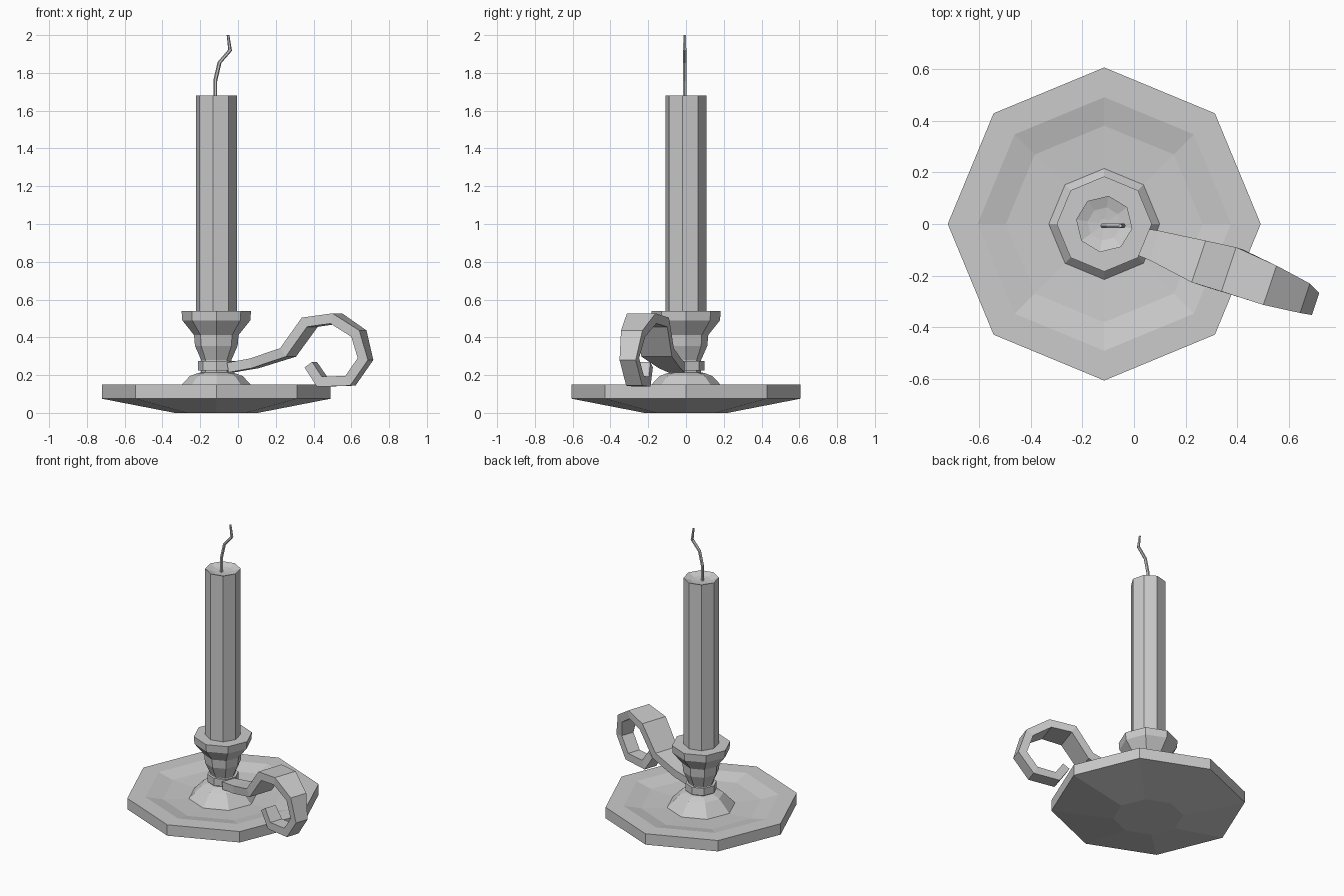
import bpy, bmesh, math
from mathutils import Vector

cube = bpy.data.objects.get("Cube")
if cube:
    bpy.data.objects.remove(cube, do_unlink=True)

AXIS_X = -0.115

grey = bpy.data.materials.new("plain grey")
grey.use_nodes = True
grey.diffuse_color = (0.6, 0.6, 0.6, 1)
grey.node_tree.nodes["Principled BSDF"].inputs["Base Color"].default_value = (0.6, 0.6, 0.6, 1)


def skin(name, rings, closed=False):
    """Join rings of points with quads; cap the ends unless the loop is closed."""
    bm = bmesh.new()
    loops = [[bm.verts.new(p) for p in ring] for ring in rings]
    pairs = list(zip(loops, loops[1:]))
    if closed:
        pairs.append((loops[-1], loops[0]))
    else:
        bm.faces.new(loops[0])
        bm.faces.new(loops[-1])
    n = len(loops[0])
    for a, b in pairs:
        for i in range(n):
            j = (i + 1) % n
            bm.faces.new((a[i], a[j], b[j], b[i]))
    bmesh.ops.recalc_face_normals(bm, faces=bm.faces)
    mesh = bpy.data.meshes.new(name)
    bm.to_mesh(mesh)
    bm.free()
    mesh.materials.append(grey)
    obj = bpy.data.objects.new(name, mesh)
    bpy.context.collection.objects.link(obj)
    return obj


def lathe(name, profile, turn=0, closed=False, sides=8):
    """Turn a (radius, height) profile around the candle axis."""
    angles = [math.radians(turn) + math.tau * i / sides for i in range(sides)]
    rings = [[(AXIS_X + r * math.cos(a), r * math.sin(a), z) for a in angles]
             for r, z in profile]
    return skin(name, rings, closed)


# Dish with raised rim
lathe("dish", [(0.22, 0), (0.605, 0.075), (0.605, 0.15), (0.49, 0.15),
               (0.38, 0.125), (0.2, 0.115)])

# Foot, neck and cup in one turned stem
lathe("stem", [(0.22, 0.11), (0.14, 0.195), (0.1, 0.21), (0.08, 0.215),
               (0.08, 0.28), (0.113, 0.355), (0.118, 0.412), (0.18, 0.49),
               (0.184, 0.54), (0.1, 0.54)])

# Band that holds the handle to the neck
lathe("neck_band", [(0.075, 0.225), (0.098, 0.225), (0.098, 0.275), (0.075, 0.275)],
      closed=True)

# Candle with a shallow melted hollow
lathe("candle", [(0.11, 0.5), (0.11, 1.68), (0.065, 1.665), (0.02, 1.66)], turn=-9)

# Wick, a bent thin rod
wick_path = [(-0.12, 1.65), (-0.12, 1.76), (-0.098, 1.855), (-0.042, 1.92), (-0.053, 2.0)]
rings = []
for i, (x, z) in enumerate(wick_path):
    r = 0.01 if i < 4 else 0.007
    ring = []
    for k in range(6):
        a = math.tau * k / 6
        lift = 0 if i == 4 else -0.3 * r * math.cos(a)
        ring.append((x + r * math.cos(a), -0.007 + r * math.sin(a), z + lift))
    rings.append(ring)
skin("wick", rings)

# Handle: a flat strip that rises, curls over and tapers (x, y, z, half width)
handle_path = [(-0.04, -0.05, 0.24, 0.045), (0.085, -0.085, 0.262, 0.06),
               (0.265, -0.15, 0.32, 0.085), (0.38, -0.18, 0.48, 0.09),
               (0.52, -0.235, 0.5, 0.08), (0.64, -0.28, 0.42, 0.06),
               (0.675, -0.3, 0.285, 0.045), (0.595, -0.27, 0.17, 0.045),
               (0.445, -0.235, 0.165, 0.045), (0.385, -0.22, 0.255, 0.04)]
points = [Vector(p[:3]) for p in handle_path]
across = Vector((0.32, 0.95, 0)).normalized()
rings = []
for i, p in enumerate(points):
    before = (p - points[i - 1]).normalized() if i else None
    after = (points[i + 1] - p).normalized() if i + 1 < len(points) else None
    before, after = before or after, after or before
    normal = (before + after).cross(across).normalized()
    # Widen the mitre at bends so the strip keeps its thickness
    mitre = min(1.4, 2 / (before + after).length)
    up = normal * 0.026 * mitre
    side = across * handle_path[i][3]
    rings.append([p + side + up, p - side + up, p - side - up, p + side - up])
skin("handle", rings)
